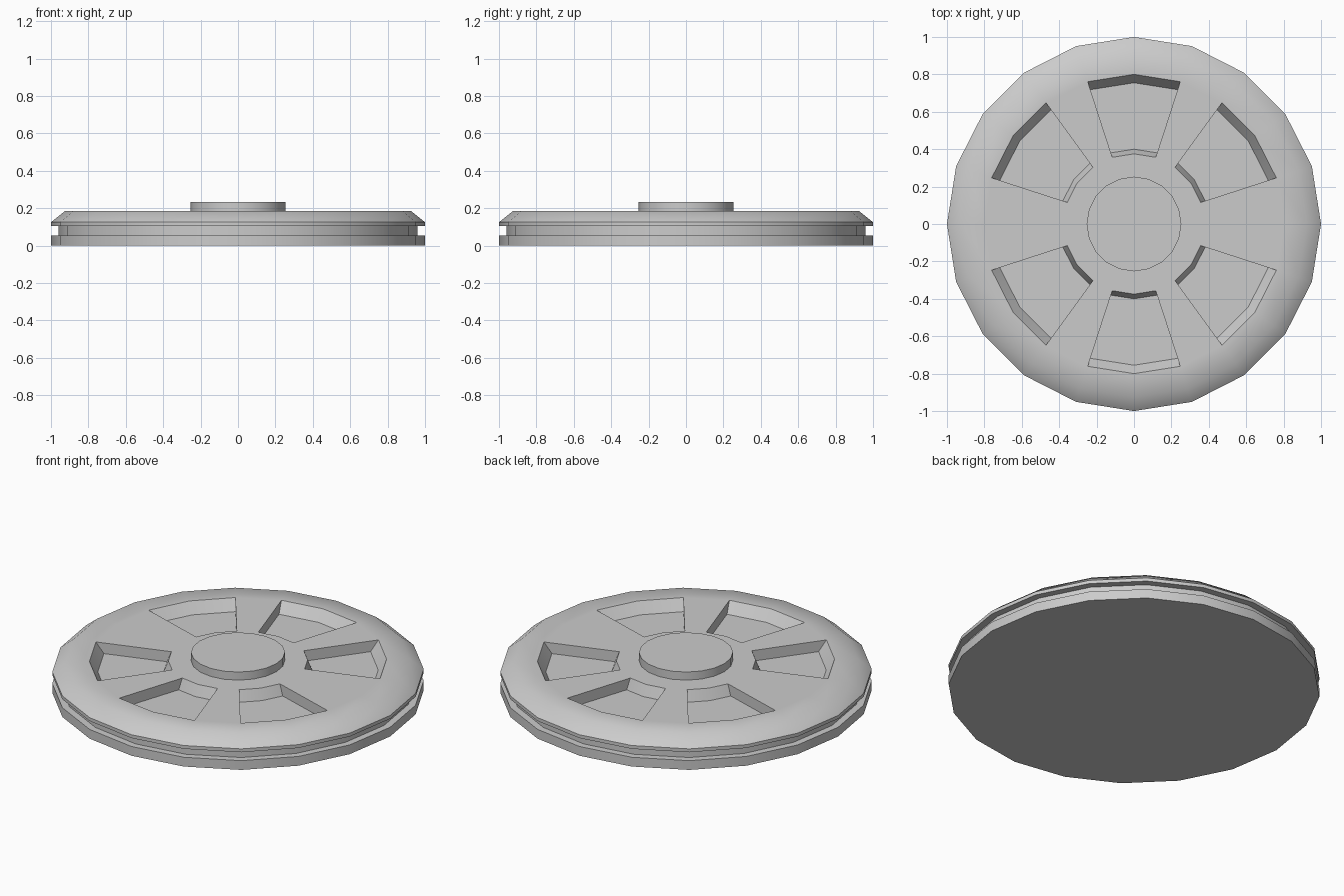
import bpy, bmesh
from math import cos, sin, pi, radians

if "Cube" in bpy.data.objects:
    bpy.data.objects.remove(bpy.data.objects["Cube"])

N = 20


def pt(r, z, i):
    a = 2 * pi * (i % N) / N
    return (r * cos(a), r * sin(a), z)


def finish(name, quads, angle):
    bm = bmesh.new()
    for q in quads:
        bm.faces.new([bm.verts.new(p) for p in q])
    bmesh.ops.remove_doubles(bm, verts=bm.verts, dist=1e-4)
    bmesh.ops.recalc_face_normals(bm, faces=bm.faces)
    me = bpy.data.meshes.new(name)
    bm.to_mesh(me)
    bm.free()
    ob = bpy.data.objects.new(name, me)
    bpy.context.collection.objects.link(ob)
    bpy.ops.object.select_all(action='DESELECT')
    bpy.context.view_layer.objects.active = ob
    ob.select_set(True)
    bpy.ops.object.shade_smooth_by_angle(angle=radians(angle))
    return ob


def band(profile, i):
    # strip of quads for one sector of a turned profile
    return [[pt(*a, i), pt(*a, i + 1), pt(*b, i + 1), pt(*b, i)]
            for a, b in zip(profile, profile[1:])]


TOP, FLOOR = 0.185, 0.122
RIM = [(1, 0), (1, 0.055), (0.96, 0.055), (0.96, 0.105),
       (1, 0.105), (1, 0.125), (0.925, TOP), (0.8, TOP)]
POCKET = [(0.8, TOP), (0.755, FLOOR), (0.4, FLOOR), (0.375, TOP)]
STARTS = (1, 4, 7, 11, 14, 17)          # each pocket spans two sectors
pocket_sectors = {s + k for s in STARTS for k in (0, 1)}

# Wheel disc: grooved rim, face with recessed pockets, flat base
faces = []
for i in range(N):
    faces += band(RIM, i)
    faces += band(POCKET if i in pocket_sectors else [POCKET[0], POCKET[-1]], i)
for s in STARTS:
    for e in (s, s + 2):                # radial pocket walls
        faces.append([pt(*p, e) for p in POCKET])
faces.append([pt(0.375, TOP, i) for i in range(N)])
faces.append([pt(1, 0, i) for i in range(N)])
finish("wheel_disc", faces, 45)

# Raised centre hub
HUB = [(0.253, TOP - 0.01), (0.253, 0.233)]
faces = [q for i in range(N) for q in band(HUB, i)]
faces += [[pt(*p, i) for i in range(N)] for p in HUB]
finish("centre_hub", faces, 45)
